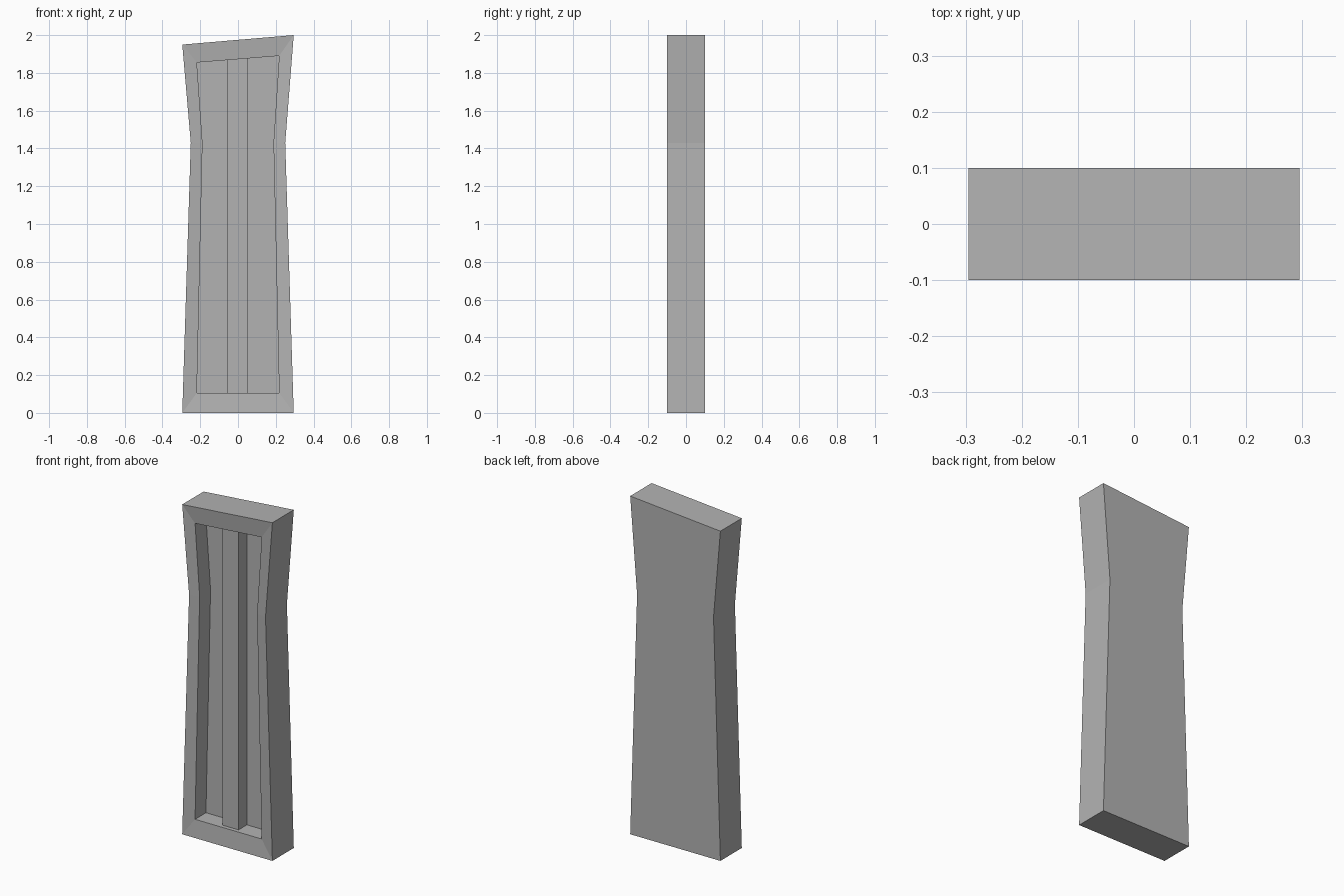
import bpy, bmesh

cube = bpy.data.objects.get("Cube")
if cube:
    bpy.data.objects.remove(cube, do_unlink=True)

# One plain grey
grey = bpy.data.materials.new("plain grey")
grey.use_nodes = True
colour = (0.45, 0.45, 0.45, 1)
grey.diffuse_color = colour
grey.node_tree.nodes["Principled BSDF"].inputs["Base Color"].default_value = colour


def loft(name, rings):
    """Bridge (profile, y) rings in order and cap the first and last."""
    bm = bmesh.new()
    loops = [[bm.verts.new((x, y, z)) for x, z in profile] for profile, y in rings]
    for a, b in zip(loops, loops[1:]):
        for i in range(len(a)):
            j = (i + 1) % len(a)
            bm.faces.new((a[i], a[j], b[j], b[i]))
    bm.faces.new(loops[0])
    bm.faces.new(loops[-1])
    bmesh.ops.recalc_face_normals(bm, faces=bm.faces)
    mesh = bpy.data.meshes.new(name)
    bm.to_mesh(mesh)
    bm.free()
    mesh.materials.append(grey)
    obj = bpy.data.objects.new(name, mesh)
    bpy.context.collection.objects.link(obj)
    return obj


def waisted(half, waist, bottom, left_top, right_top, mid=1.43):
    """Slab outline with a pinched waist and a slanted top."""
    return [(-half, bottom), (half, bottom), (waist, mid),
            (half, right_top), (-half, left_top), (-waist, mid)]


BACK, FRONT, LIP, FLOOR, RIB = 0.1, -0.1, -0.09, 0.012, -0.066
outer = waisted(0.295, 0.25, 0, 1.95, 2)
inner = waisted(0.218, 0.188, 0.105, 1.855, 1.89)

# Slab with a gently sloping border around a deep recess
loft("recessed_slab", [(outer, BACK), (outer, FRONT), (inner, LIP), (inner, FLOOR)])

# Upright rib in the recess, its top following the slant
rib = [(-0.055, 0.105), (0.05, 0.105), (0.05, 1.877), (-0.055, 1.868)]
loft("centre_rib", [(rib, FLOOR), (rib, RIB)])
